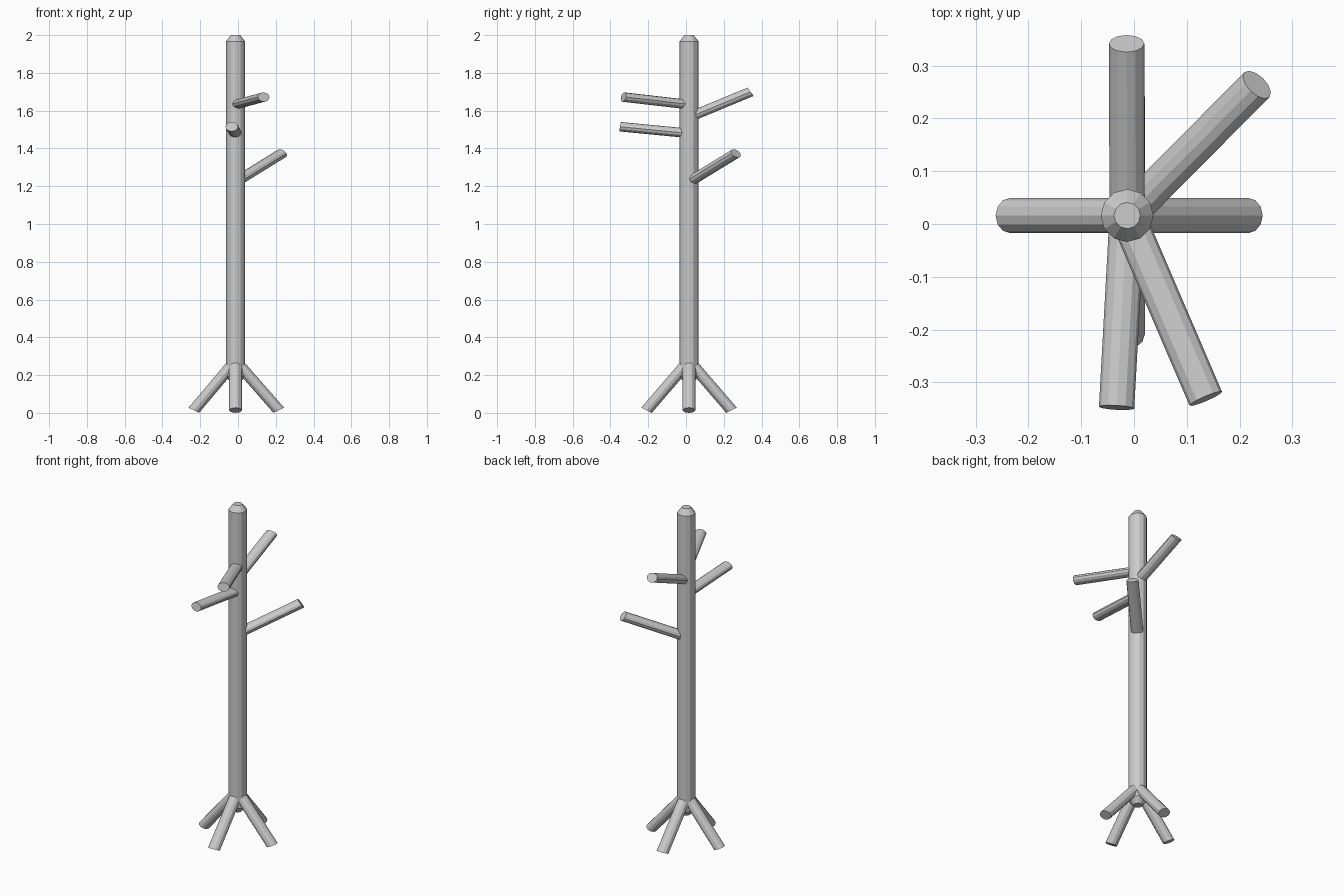
import bpy, bmesh
from mathutils import Vector, Matrix

if "Cube" in bpy.data.objects:
    bpy.data.objects.remove(bpy.data.objects["Cube"])

SQUASH = 0.75            # rods are slightly flattened vertically
CX, CY = -0.013, 0.016   # pole axis
SIDES = 12


def make_object(name, bm):
    bmesh.ops.recalc_face_normals(bm, faces=bm.faces[:])
    mesh = bpy.data.meshes.new(name)
    bm.to_mesh(mesh)
    bm.free()
    obj = bpy.data.objects.new(name, mesh)
    bpy.context.collection.objects.link(obj)
    return obj


def rod(name, start, end, radius=0.0335):
    """Round rod between two points, flattened along z."""
    a, b = Vector(start), Vector(end)
    a.z /= SQUASH
    b.z /= SQUASH
    d = b - a
    bm = bmesh.new()
    place = Matrix.Translation((a + b) / 2) @ d.to_track_quat('Z', 'Y').to_matrix().to_4x4()
    bmesh.ops.create_cone(bm, cap_ends=True, segments=SIDES, radius1=radius,
                          radius2=radius, depth=d.length, matrix=place)
    bmesh.ops.scale(bm, vec=(1, 1, SQUASH), verts=bm.verts[:])
    return make_object(name, bm)


# Upright pole with chamfered ends
bm = bmesh.new()
rings = []
for r, z in [(0.025, 0.16), (0.05, 0.193), (0.05, 1.967), (0.025, 2.0)]:
    ring = bmesh.ops.create_circle(bm, segments=SIDES, radius=r,
                                   matrix=Matrix.Translation((CX, CY, z)))["verts"]
    rings.append(ring)
for low, high in zip(rings, rings[1:]):
    for i in range(SIDES):
        j = (i + 1) % SIDES
        bm.faces.new((low[i], low[j], high[j], high[i]))
bm.faces.new(rings[0])
bm.faces.new(rings[-1])
make_object("pole", bm)

# Four splayed legs
for name, dx, dy in [("left_leg", -1, 0), ("right_leg", 1, 0),
                     ("front_leg", 0, -1), ("back_leg", 0, 1)]:
    reach = 0.225
    rod(name, (CX + 0.015 * dx, CY + 0.015 * dy, 0.258),
        (CX + 0.004 + reach * dx if dx else CX, CY + reach * dy, 0.014))

# Four hanging arms
for name, z, end in [("back_arm", 1.565, (-0.014, 0.342, 1.70)),
                     ("front_arm", 1.48, (-0.033, -0.348, 1.515)),
                     ("front_right_arm", 1.632, (0.136, -0.331, 1.672)),
                     ("back_right_arm", 1.222, (0.233, 0.264, 1.374))]:
    rod(name, (CX, CY, z), end)
